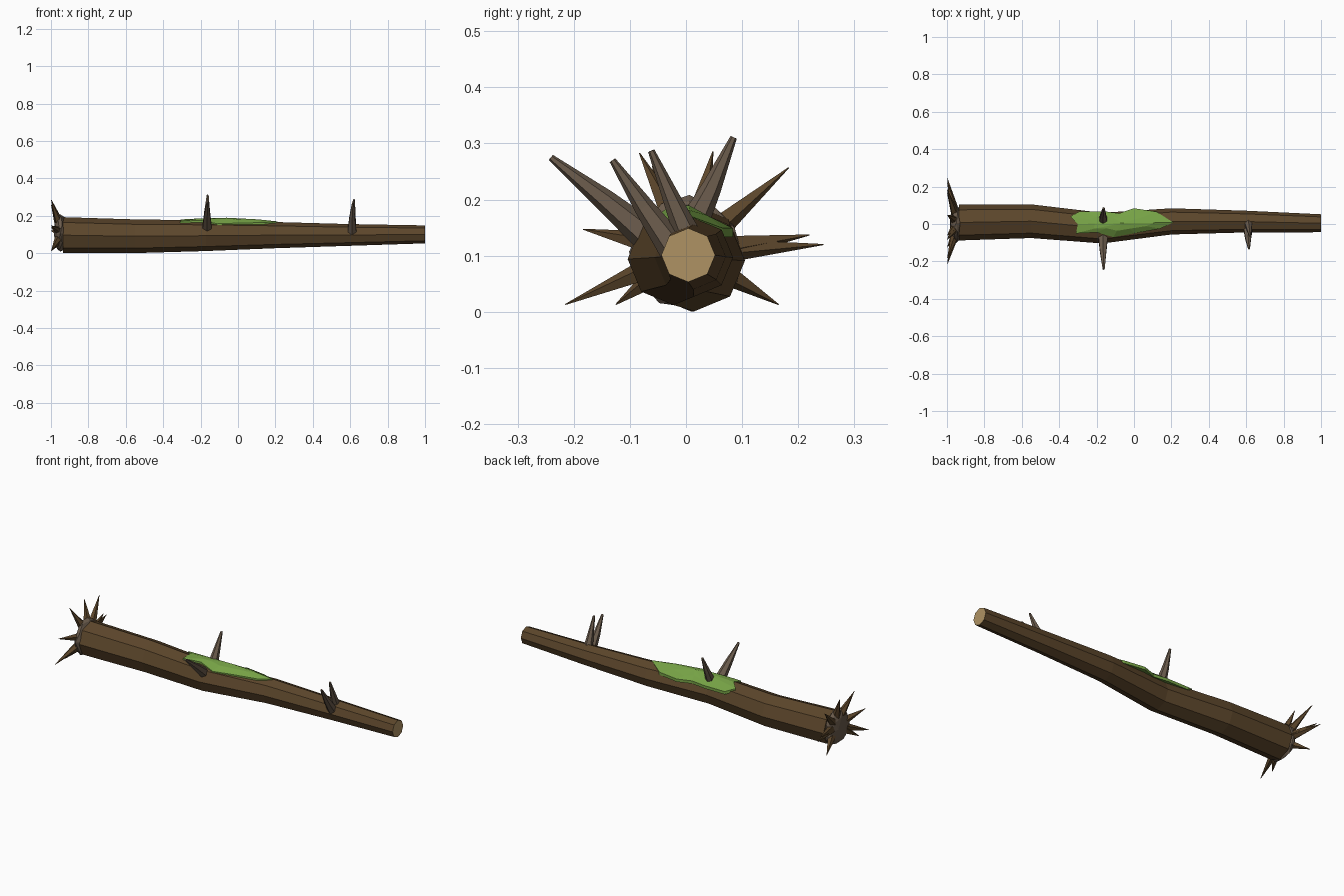
import bpy, bmesh, math
from mathutils import Vector

if "Cube" in bpy.data.objects:
    bpy.data.objects.remove(bpy.data.objects["Cube"])


def material(name, rgb):
    m = bpy.data.materials.new(name)
    m.diffuse_color = (*rgb, 1)
    m.use_nodes = True
    m.node_tree.nodes["Principled BSDF"].inputs["Base Color"].default_value = m.diffuse_color
    return m


BARK = material("brown bark", (0.107, 0.061, 0.024))
WOOD = material("cut wood", (0.43, 0.29, 0.125))
DEAD = material("grey brown wood", (0.145, 0.105, 0.072))
MOSS = material("moss green", (0.18, 0.36, 0.06))


def finish(bm, name, *mats):
    bmesh.ops.recalc_face_normals(bm, faces=bm.faces)
    me = bpy.data.meshes.new(name)
    bm.to_mesh(me)
    bm.free()
    for m in mats:
        me.materials.append(m)
    ob = bpy.data.objects.new(name, me)
    bpy.context.collection.objects.link(ob)
    return ob


def bridge(bm, a, b):
    n = len(a)
    for i in range(n):
        bm.faces.new((a[i], a[(i + 1) % n], b[(i + 1) % n], b[i]))


def tube(name, stations, sides, mats, axis=None):
    """Tapered tube through (centre, radius) stations with flat ends."""
    bm = bmesh.new()
    pts = [Vector(c) for c, r in stations]
    d = (axis or (pts[-1] - pts[0])).normalized()
    u = d.cross(Vector((1, 0, 0)))
    if u.length < 0.3:
        u = Vector((0, 1, 0))
    u.normalize()
    v = d.cross(u)
    rings = []
    for c, (_, r) in zip(pts, stations):
        rings.append([bm.verts.new(c + r * (math.cos(t) * u + math.sin(t) * v))
                      for t in (2 * math.pi * i / sides for i in range(sides))])
    for a, b in zip(rings, rings[1:]):
        bridge(bm, a, b)
    bm.faces.new(rings[0])
    end = bm.faces.new(rings[-1])
    if len(mats) > 1:
        end.material_index = 1
    return finish(bm, name, *mats)


# Bent, tapering octagonal trunk with a pale cut end
TRUNK = [((-0.935, 0.008, 0.097), 0.096), ((-0.55, 0.015, 0.091), 0.090),
         ((-0.17, -0.022, 0.094), 0.082), ((0.20, 0.014, 0.097), 0.070),
         ((0.60, 0.013, 0.098), 0.058), ((1.0, 0.004, 0.101), 0.048)]
tube("trunk", TRUNK, 8, (BARK, WOOD), Vector((1, 0, 0)))

# Broken branch stubs
STUBS = [
    [((-0.165, -0.045, 0.115), 0.032), ((-0.165, -0.145, 0.199), 0.020), ((-0.162, -0.241, 0.275), 0.006)],
    [((-0.165, 0.000, 0.13), 0.030), ((-0.165, 0.045, 0.22), 0.018), ((-0.162, 0.085, 0.311), 0.006)],
    [((0.61, -0.020, 0.11), 0.028), ((0.61, -0.075, 0.187), 0.018), ((0.615, -0.131, 0.27), 0.006)],
    [((0.61, 0.010, 0.12), 0.026), ((0.615, -0.025, 0.20), 0.016), ((0.62, -0.062, 0.287), 0.006)],
]
for i, s in enumerate(STUBS):
    tube(f"branch_stub_{i + 1}", s, 6, (DEAD,))

# Flattened root ball on the thick end
bm = bmesh.new()
bmesh.ops.create_icosphere(bm, subdivisions=2, radius=1)
for v in bm.verts:
    k = 1 + 0.08 * math.sin(5 * v.co.y + 3 * v.co.z)
    v.co = Vector((-0.95 + 0.035 * v.co.x, 0.006 + 0.100 * k * v.co.y, 0.107 + 0.100 * k * v.co.z))
finish(bm, "root_ball", DEAD)

# Pointed roots fanning out from the ball
TIPS = [(0.183, 0.257), (0.245, 0.12), (0.22, 0.137), (0.165, 0.013), (-0.215, 0.013),
        (-0.125, 0.013), (-0.183, 0.147), (-0.083, 0.283), (0.048, 0.286), (-0.06, 0.26)]
for i, (y, z) in enumerate(TIPS):
    rel = Vector((0, y - 0.006, z - 0.107))
    base = Vector((-0.957, 0.006, 0.107)) + rel.normalized() * 0.065
    tube(f"root_spike_{i + 1}", [(base, 0.023), ((-0.998, y, z), 0.001)], 5, (BARK,))


# Moss patch draped over the trunk
def bark_top(x, y):
    for (a, ra), (b, rb) in zip(TRUNK, TRUNK[1:]):
        if x <= b[0]:
            t = (x - a[0]) / (b[0] - a[0])
            cy, cz, r = (p + t * (q - p) for p, q in ((a[1], b[1]), (a[2], b[2]), (ra, rb)))
            return cz + math.sqrt(max(r * r - (y - cy) ** 2, 0))


OUTLINE = [(-0.34, 0.04), (-0.29, 0.068), (-0.16, 0.068), (-0.08, 0.057), (0.0, 0.084),
           (0.12, 0.066), (0.21, 0.008), (0.14, -0.025), (0.0, -0.05), (-0.11, -0.07),
           (-0.20, -0.045), (-0.31, -0.05), (-0.30, 0.0)]
bm = bmesh.new()
low, edge, inner = [], [], []
for i, (x, y) in enumerate(OUTLINE):
    z = max(bark_top(x, y), 0.145)
    low.append(bm.verts.new((x, y, z - 0.012)))
    edge.append(bm.verts.new((x, y, z + 0.004)))
    xi, yi = -0.06 + 0.62 * (x + 0.06), 0.005 + 0.55 * (y - 0.005)
    inner.append(bm.verts.new((xi, yi, min(bark_top(xi, yi) + 0.012, 0.186))))
bridge(bm, low, edge)
bridge(bm, edge, inner)
mid = bm.verts.new((-0.06, 0.005, 0.19))
floor = bm.verts.new((-0.06, 0.005, 0.15))
for i in range(len(inner)):
    j = (i + 1) % len(inner)
    bm.faces.new((inner[i], inner[j], mid))
    bm.faces.new((low[j], low[i], floor))
finish(bm, "moss_patch", MOSS)
